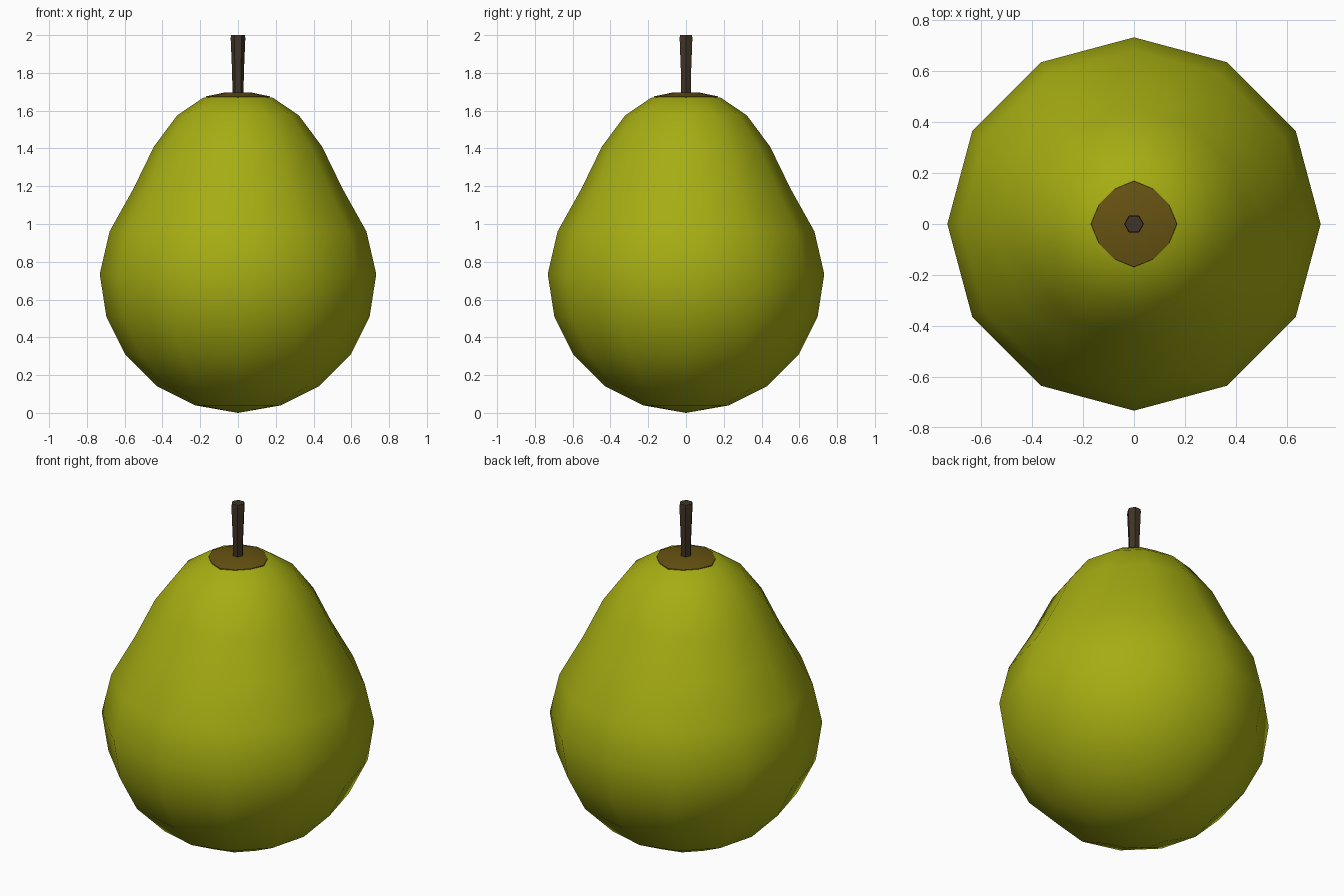
import bpy, bmesh, math

if "Cube" in bpy.data.objects:
    bpy.data.objects.remove(bpy.data.objects["Cube"])


def material(name, rgb):
    m = bpy.data.materials.new(name)
    m.diffuse_color = (*rgb, 1)
    m.use_nodes = True
    m.node_tree.nodes["Principled BSDF"].inputs["Base Color"].default_value = m.diffuse_color
    return m


def lathe(name, profile, sides, mat, radius_scale=lambda i: 1.0):
    """Spin (radius, z) points round z; radius 0 makes a pole."""
    bm = bmesh.new()
    rings = []
    for r, z in profile:
        if r == 0:
            rings.append([bm.verts.new((0, 0, z))] * sides)
            continue
        ring = []
        for i in range(sides):
            a = 2 * math.pi * i / sides
            k = r * radius_scale(i)
            ring.append(bm.verts.new((k * math.cos(a), k * math.sin(a), z)))
        rings.append(ring)
    for low, high in zip(rings, rings[1:]):
        for i in range(sides):
            j = (i + 1) % sides
            corners = list(dict.fromkeys((low[i], low[j], high[j], high[i])))
            bm.faces.new(corners)
    bmesh.ops.recalc_face_normals(bm, faces=bm.faces)
    mesh = bpy.data.meshes.new(name)
    bm.to_mesh(mesh)
    bm.free()
    mesh.materials.append(mat)
    obj = bpy.data.objects.new(name, mesh)
    bpy.context.collection.objects.link(obj)
    bpy.ops.object.select_all(action='DESELECT')
    obj.select_set(True)
    bpy.context.view_layer.objects.active = obj
    bpy.ops.object.shade_smooth_by_angle(angle=math.radians(50))
    return obj


green = material("pear green", (0.38, 0.42, 0.006))
russet = material("russet brown", (0.135, 0.085, 0.006))
bark = material("stem brown", (0.052, 0.034, 0.019))

# Fruit body: twelve-sided pear profile
lathe("pear_body", [(0, 0.0), (0.227, 0.04), (0.43, 0.142), (0.597, 0.31),
                    (0.697, 0.51), (0.732, 0.735), (0.68, 0.96), (0.552, 1.19),
                    (0.445, 1.41), (0.322, 1.575), (0.185, 1.668),
                    (0.075, 1.688), (0, 1.684)], 12, green)

# Brown patch round the stem, slightly squared off off-axis
lathe("stem_patch", [(0.17, 1.668), (0.168, 1.676), (0.075, 1.695), (0, 1.691)], 12, russet,
      lambda i: 1.0 if i % 3 == 0 else 0.935)

# Six-sided stem, flaring at the top
lathe("stem", [(0, 1.66), (0.029, 1.66), (0.031, 1.8), (0.039, 1.985),
               (0.036, 2.0), (0, 2.0)], 6, bark)
